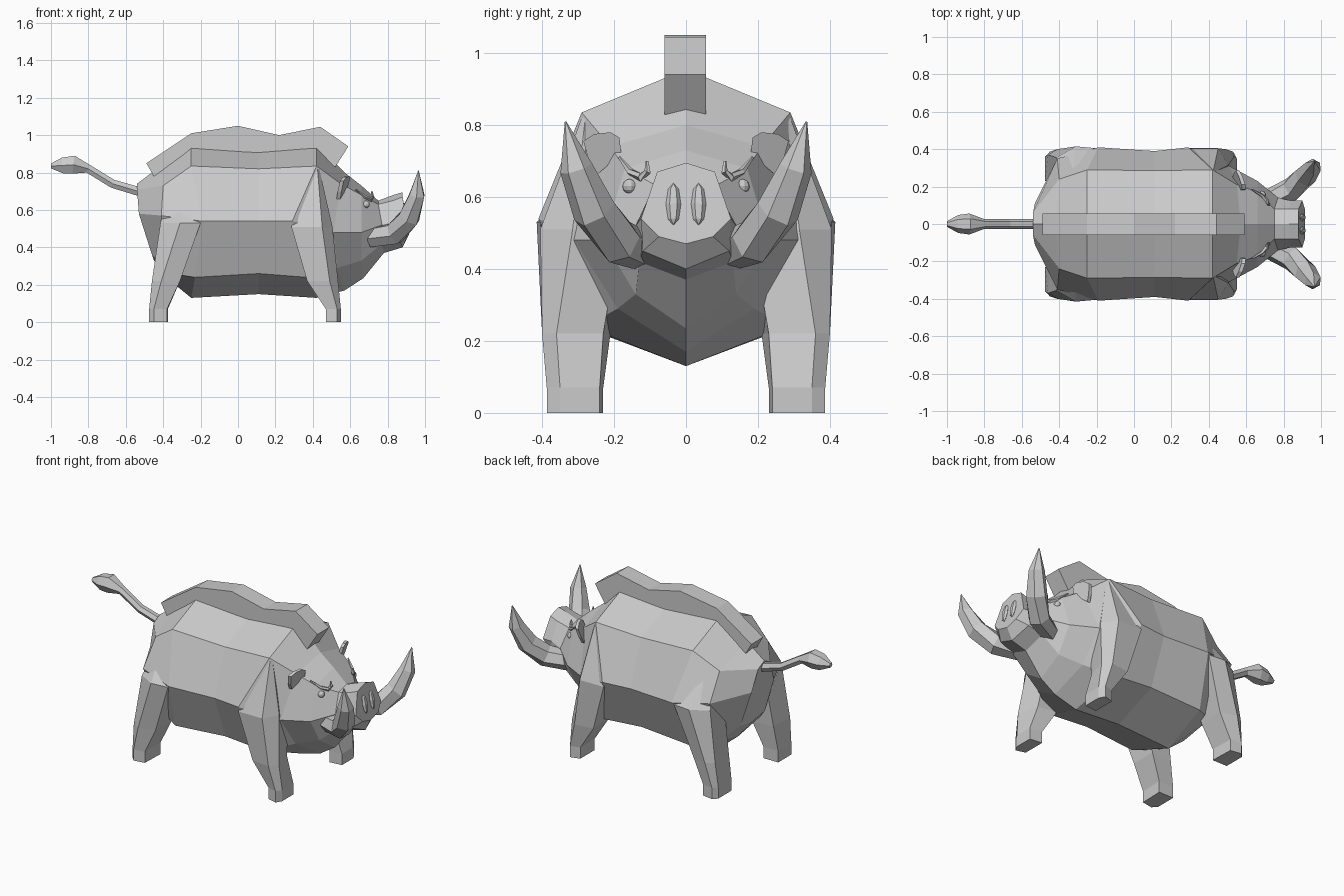
import bpy, bmesh, math
from mathutils import Vector


def loft(name, rings, mirror=False):
    """Skin closed rings of equal length and cap both ends; optionally mirror in y."""
    bm = bmesh.new()
    for s in ((1, -1) if mirror else (1,)):
        vs = [[bm.verts.new((p[0], p[1] * s, p[2])) for p in r] for r in rings]
        n = len(vs[0])
        for a, b in zip(vs, vs[1:]):
            for i in range(n):
                j = (i + 1) % n
                bm.faces.new((a[i], a[j], b[j], b[i]))
        bm.faces.new(vs[0])
        bm.faces.new(vs[-1])
    bmesh.ops.recalc_face_normals(bm, faces=bm.faces)
    me = bpy.data.meshes.new(name)
    bm.to_mesh(me)
    bm.free()
    ob = bpy.data.objects.new(name, me)
    bpy.context.collection.objects.link(ob)
    return ob


def tube(name, pts, radii, sides=6, mirror=False):
    """Faceted tube of varying radius along a path."""
    pts = [Vector(p) for p in pts]
    rings = []
    for i, p in enumerate(pts):
        d = (pts[min(i + 1, len(pts) - 1)] - pts[max(i - 1, 0)]).normalized()
        u = Vector((0, 1, 0))
        u = (u - d * u.dot(d)).normalized()
        w = d.cross(u)
        rings.append([p + radii[i] * (u * math.cos(a) + w * math.sin(a))
                      for a in (math.tau * k / sides for k in range(sides))])
    return loft(name, rings, mirror)


def full(half):
    """Half ring (top to bottom) to a symmetric full ring."""
    return half + [(x, -y, z) for x, y, z in reversed(half[1:-1])]


# Trunk, head and snout in one skin
body = [
    [(-.54, 0, .74), (-.54, .06, .71), (-.53, .11, .58), (-.46, .12, .36), (-.45, 0, .33)],
    [(-.42, 0, .83), (-.40, .24, .73), (-.41, .35, .57), (-.36, .22, .26), (-.36, 0, .22)],
    [(-.25, 0, .955), (-.25, .29, .835), (-.19, .41, .54), (-.23, .29, .24), (-.25, 0, .13)],
    [(.11, 0, .93), (.11, .285, .82), (.11, .39, .54), (.11, .28, .26), (.11, 0, .15)],
    [(.42, 0, .955), (.42, .29, .835), (.29, .41, .54), (.37, .28, .24), (.42, 0, .13)],
    [(.57, 0, .80), (.55, .21, .74), (.51, .31, .48), (.53, .19, .29), (.57, 0, .17)],
    [(.66, 0, .73), (.66, .17, .68), (.66, .23, .48), (.66, .14, .33), (.67, 0, .235)],
    [(.75, 0, .65), (.75, .08, .63), (.77, .14, .52), (.77, .13, .42), (.78, 0, .37)],
    [(.83, 0, .68), (.83, .08, .65), (.84, .125, .54), (.86, .12, .45), (.88, 0, .40)],
    [(.88, 0, .695), (.88, .08, .67), (.90, .125, .54), (.915, .075, .49), (.915, 0, .47)],
]
loft("body", [full(h) for h in body])

# Bristle ridge along the back
ridge = [(-.49, .85), (-.25, 1.01), (0, 1.05), (.22, 1.0), (.44, 1.045), (.59, .94),
         (.52, .83), (.42, .88), (.11, .86), (-.25, .88), (-.45, .78)]
loft("back_ridge", [[(x, y, z) for x, z in ridge] for y in (-.06, .055)])


# Legs: five-sided, flaring from the foot into the trunk
def leg(name, levels):
    loft(name, [[(x, y, z) for x, y in ring] for z, ring in levels], True)


foot = [(.47, .37), (.53, .387), (.55, .35), (.55, .24), (.47, .23)]
leg("front_legs", [
    (0, foot), (.07, foot),
    (.22, [(.37, .385), (.49, .40), (.535, .36), (.50, .23), (.38, .21)]),
    (.51, [(.285, .405), (.45, .405), (.505, .315), (.47, .18), (.32, .18)]),
    (.82, [(.405, .285), (.425, .29), (.435, .28), (.42, .25), (.40, .25)])])
foot = [(-.475, .36), (-.45, .387), (-.38, .375), (-.375, .23), (-.475, .23)]
leg("back_legs", [
    (0, foot), (.07, foot),
    (.22, [(-.46, .37), (-.41, .40), (-.31, .37), (-.31, .21), (-.45, .22)]),
    (.53, [(-.415, .355), (-.31, .415), (-.20, .405), (-.22, .20), (-.40, .20)]),
    (.70, [(-.37, .24), (-.33, .27), (-.28, .27), (-.28, .20), (-.37, .20)])])

# Tusks
tube("tusks", [(.71, .125, .45), (.84, .185, .475), (.915, .255, .56), (.957, .305, .68), (.965, .335, .81)],
     [.055, .064, .062, .046, .002], 6, True)

# Tail with tuft
tube("tail", [(-.50, 0, .69), (-.67, 0, .74), (-.80, 0, .82), (-.88, 0, .842), (-.94, 0, .838), (-1, 0, .835)],
     [.028, .026, .026, .056, .048, .015], 6)

# Ears: thin leaning plates
ear = [(.18, .72), (.185, .765), (.21, .78), (.255, .775), (.285, .755), (.27, .70), (.25, .66)]
loft("ears", [[(.545 + (z - .65) * .3 - (y - .18) * .3 + t, y, z) for y, z in ear] for t in (0, .02)], True)

# Curled brows
tube("brows", [(.63, .185, .71), (.68, .155, .67), (.71, .125, .655), (.72, .106, .67), (.715, .108, .70)],
     [.004, .010, .012, .010, .004], 5, True)


# Eyes and nostrils: small faceted balls
def ball(name, loc, size, u, v):
    for side, s in (("left", 1), ("right", -1)):
        bpy.ops.mesh.primitive_uv_sphere_add(segments=u, ring_count=v, radius=1,
                                             location=(loc[0], loc[1] * s, loc[2]))
        ob = bpy.context.object
        ob.name = side + "_" + name
        ob.scale = size
        if name == "nostril":
            ob.rotation_euler.y = -.2


ball("eye", (.685, .157, .63), (.02, .02, .02), 10, 6)
ball("nostril", (.90, .035, .58), (.015, .021, .06), 6, 4)
